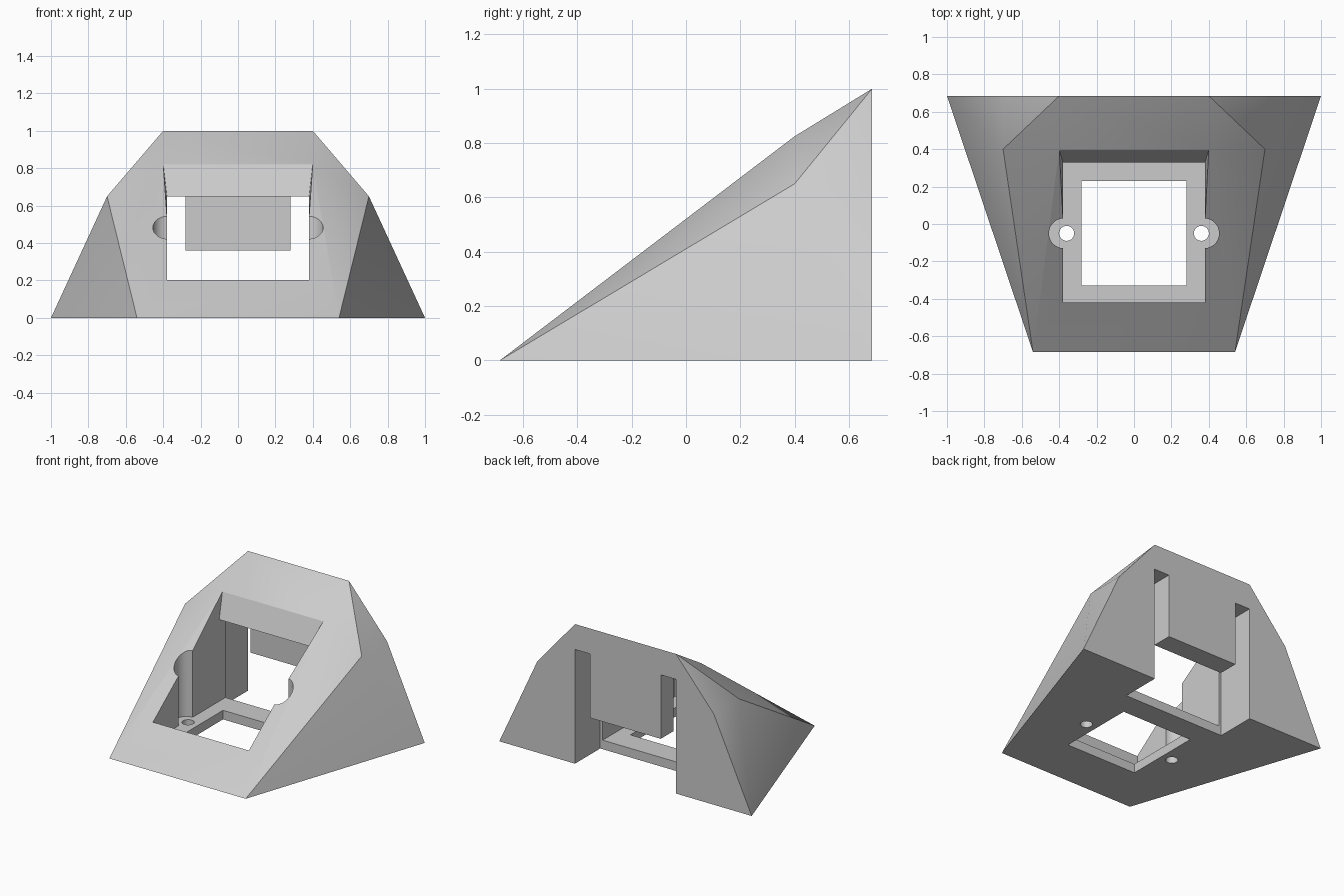
import bpy
import bmesh
import math
from itertools import product
from mathutils import Matrix

cube = bpy.data.objects.get("Cube")
if cube:
    bpy.data.objects.remove(cube, do_unlink=True)

# One plain grey material
grey = bpy.data.materials.new("plain_grey")
grey.use_nodes = True
colour = (0.6, 0.6, 0.6, 1)
grey.diffuse_color = colour
grey.node_tree.nodes["Principled BSDF"].inputs["Base Color"].default_value = colour


def add_object(name, bm):
    bmesh.ops.recalc_face_normals(bm, faces=bm.faces)
    mesh = bpy.data.meshes.new(name)
    bm.to_mesh(mesh)
    bm.free()
    obj = bpy.data.objects.new(name, mesh)
    bpy.context.collection.objects.link(obj)
    mesh.materials.append(grey)
    return obj


def hull(name, points):
    """Convex solid around the points."""
    bm = bmesh.new()
    for p in points:
        bm.verts.new(p)
    bmesh.ops.convex_hull(bm, input=bm.verts)
    bmesh.ops.dissolve_limit(bm, angle_limit=math.radians(0.5),
                             verts=bm.verts, edges=bm.edges)
    return add_object(name, bm)


def mirrored(points):
    return [(s * x, y, z) for x, y, z in points for s in (-1, 1)]


def box(name, half_width, ys, zs):
    return hull(name, product((-half_width, half_width), ys, zs))


def cylinder(name, x, y, radius, z0, z1):
    bm = bmesh.new()
    bmesh.ops.create_cone(bm, cap_ends=True, segments=48, radius1=radius,
                          radius2=radius, depth=z1 - z0,
                          matrix=Matrix.Translation((x, y, (z0 + z1) / 2)))
    return add_object(name, bm)


def cut(target, cutter):
    mod = target.modifiers.new("cut", 'BOOLEAN')
    mod.operation = 'DIFFERENCE'
    mod.solver = 'EXACT'
    mod.object = cutter
    bpy.ops.object.select_all(action='DESELECT')
    bpy.context.view_layer.objects.active = target
    target.select_set(True)
    bpy.ops.object.modifier_apply(modifier=mod.name)
    bpy.data.objects.remove(cutter, do_unlink=True)


# Sloped, faceted outer body
body = hull("sloped_housing", mirrored([
    (0.54, -0.685, 0), (1, 0.685, 0), (0.7, 0.685, 0.65),
    (0.7, 0.4, 0.65), (0.4, 0.4, 0.825), (0.4, 0.685, 1)]))

# Rear pocket, leaving a hanging tongue flush with the back
pocket = box("rear_pocket", 0.4, (0.4, 0.9), (-0.2, 0.818))
cut(pocket, box("tongue", 0.28, (0.54, 1.1), (0.36, 1.1)))
cut(body, pocket)

# Main well, its passage to the pocket and the flared upper lip
FLOOR = 0.065
cut(body, box("well", 0.38, (-0.42, 0.33), (FLOOR, 1.3)))
cut(body, box("passage", 0.38, (0.2, 0.45), (FLOOR, 0.65)))
cut(body, hull("flared_lip", mirrored([
    (0.38, 0.33, 0.65), (0.38, 0.03, 0.54), (0.4, 0.396, 0.825),
    (0.38, 0.03, 1.3), (0.4, 0.396, 1.3)])))

# Window in the floor
cut(body, box("floor_window", 0.28, (-0.33, 0.23), (-0.2, 0.3)))

# Round side recesses with screw holes
for side in (-1, 1):
    cut(body, cylinder("recess", side * 0.375, -0.05, 0.08, FLOOR, 1.3))
    cut(body, cylinder("screw_hole", side * 0.36, -0.05, 0.04, -0.2, 0.3))

body.data.materials.clear()
body.data.materials.append(grey)
bpy.context.view_layer.objects.active = body
body.select_set(True)
bpy.ops.object.shade_smooth_by_angle(angle=math.radians(30))
